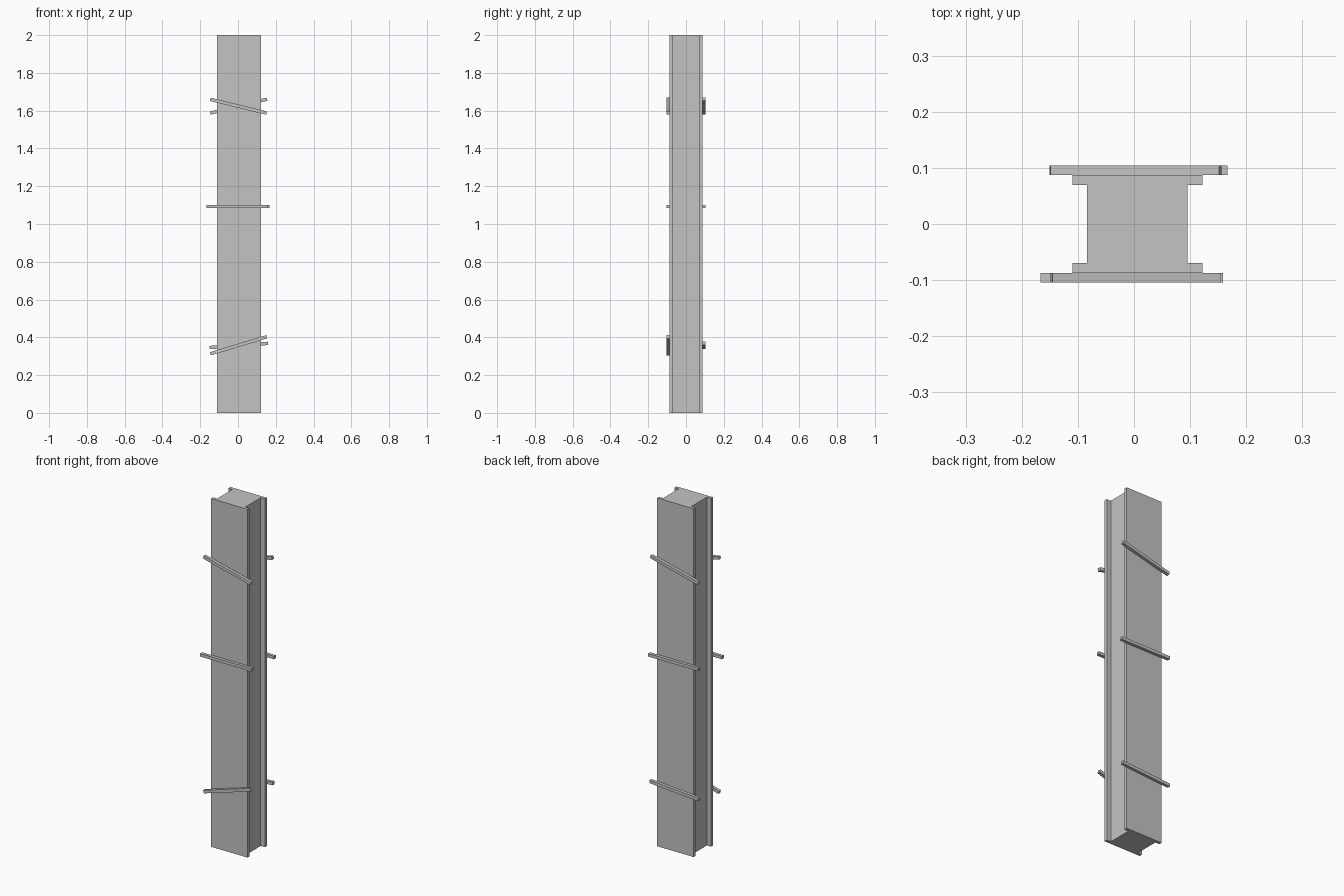
import bpy, math

cube = bpy.data.objects.get("Cube")
if cube:
    bpy.data.objects.remove(cube, do_unlink=True)

grey = bpy.data.materials.new("plain_grey")
grey.use_nodes = True
colour = (0.55, 0.55, 0.55, 1)
grey.diffuse_color = colour
grey.node_tree.nodes["Principled BSDF"].inputs["Base Color"].default_value = colour


def box(name, centre, size, tilt=0.0):
    """Flat-sided bar, tilted about the y axis."""
    bpy.ops.mesh.primitive_cube_add(size=1, location=centre)
    ob = bpy.context.object
    ob.name = name
    for v in ob.data.vertices:
        v.co = [c * s for c, s in zip(v.co, size)]
    ob.rotation_euler.y = tilt
    ob.data.materials.append(grey)
    return ob


def slat(name, y, start, end):
    """Thin bar between two (x, z) points."""
    dx, dz = end[0] - start[0], end[1] - start[1]
    centre = ((start[0] + end[0]) / 2, y, (start[1] + end[1]) / 2)
    box(name, centre, (math.hypot(dx, dz), THICK, THICK), -math.atan2(dz, dx))


THICK = 0.0175
POST_X = 0.006
CORE_Y = 0.0695      # half depth of the core

# Upright post: core with a wide board on the front and back
box("post_core", (POST_X, 0, 1), (0.179, 2 * CORE_Y, 2))
for side, sign in (("front", -1), ("back", 1)):
    box(side + "_board", (POST_X, sign * (CORE_Y + THICK / 2), 1), (0.232, THICK, 2))

# Crooked slats across each board
slats = {
    "front": (-1, [((-0.147, 1.660), (0.152, 1.587)),
                   ((-0.167, 1.093), (0.159, 1.093)),
                   ((-0.146, 0.313), (0.152, 0.403))]),
    "back": (1, [((-0.147, 1.587), (0.154, 1.661)),
                 ((-0.150, 1.093), (0.167, 1.093)),
                 ((-0.150, 0.346), (0.159, 0.368))]),
}
for side, (sign, rows) in slats.items():
    for level, (start, end) in zip(("upper", "middle", "lower"), rows):
        slat(f"{side}_{level}_slat", sign * (CORE_Y + 1.5 * THICK), start, end)
